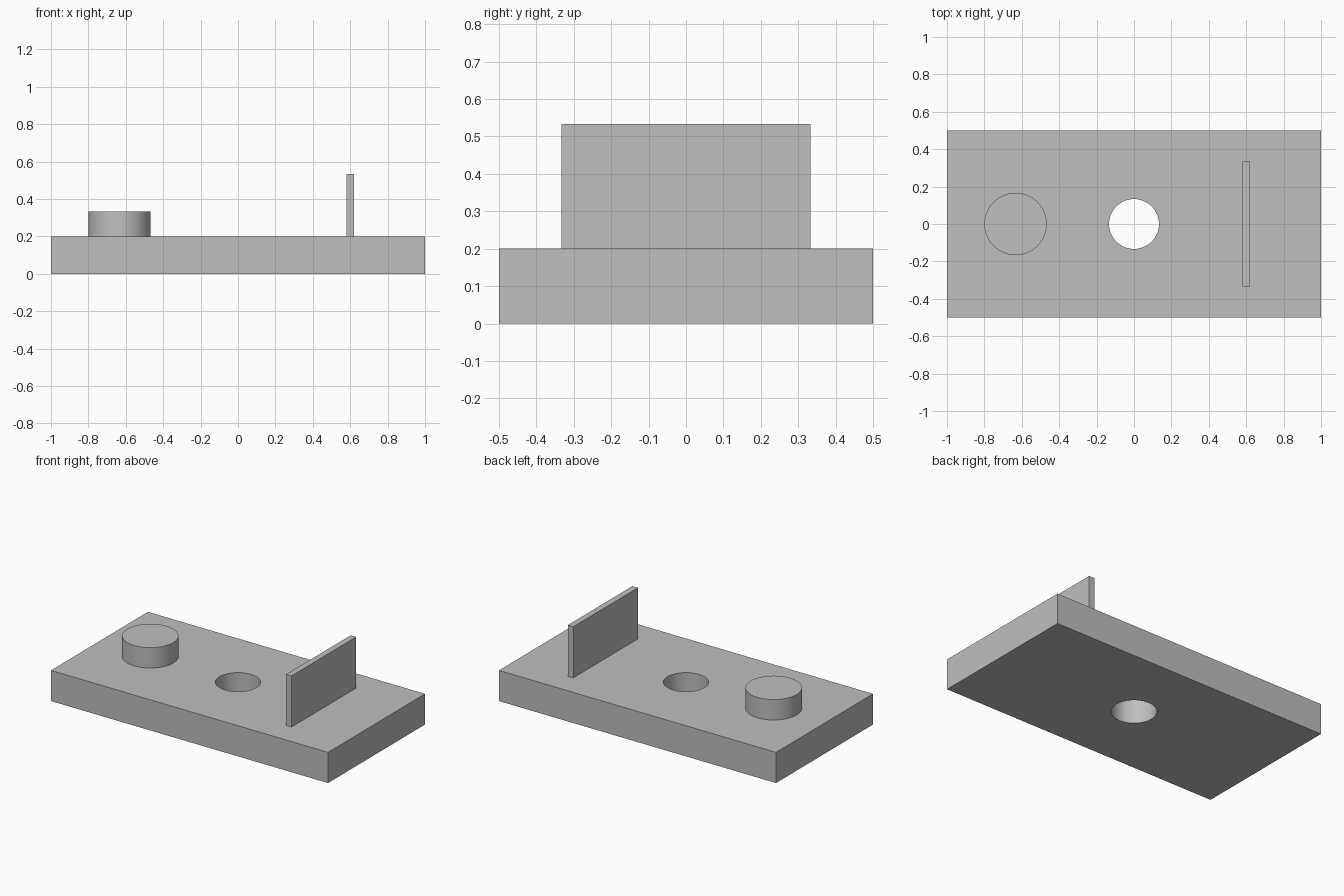
import bpy

if "Cube" in bpy.data.objects:
    bpy.data.objects.remove(bpy.data.objects["Cube"], do_unlink=True)

grey = bpy.data.materials.new("plain grey")
grey.use_nodes = True
grey.diffuse_color = (0.52, 0.52, 0.52, 1)
grey.node_tree.nodes["Principled BSDF"].inputs["Base Color"].default_value = (0.52, 0.52, 0.52, 1)

BASE_TOP = 0.2


def finish(name):
    obj = bpy.context.object
    obj.name = name
    obj.data.name = name
    obj.data.materials.append(grey)
    bpy.ops.object.transform_apply(location=False, rotation=False, scale=True)
    return obj


def box(name, x, bottom, size):
    bpy.ops.mesh.primitive_cube_add(size=1, location=(x, 0, bottom + size[2] / 2))
    bpy.context.object.scale = size
    return finish(name)


def cylinder(name, x, bottom, radius, height):
    bpy.ops.mesh.primitive_cylinder_add(
        vertices=96, radius=radius, depth=height, location=(x, 0, bottom + height / 2))
    obj = finish(name)
    bpy.ops.object.shade_smooth_by_angle()
    return obj


# Base slab with a round through hole
base = box("base_plate", 0, 0, (2, 1, BASE_TOP))
cutter = cylinder("hole_cutter", 0, -0.1, 0.1333, BASE_TOP + 0.2)
cutter.hide_render = True
cut = base.modifiers.new("through_hole", "BOOLEAN")
cut.operation = "DIFFERENCE"
cut.solver = "EXACT"
cut.object = cutter
bpy.context.view_layer.objects.active = base
bpy.ops.object.modifier_apply(modifier=cut.name)
bpy.data.objects.remove(cutter, do_unlink=True)
bpy.ops.object.select_all(action="DESELECT")
base.select_set(True)
bpy.ops.object.shade_smooth_by_angle()

# Round boss on the right side
cylinder("round_boss", -0.6333, BASE_TOP, 0.1667, 0.1333)

# Thin upright rib on the left side
box("upright_rib", 0.6, BASE_TOP, (0.04, 0.6667, 0.3333))
